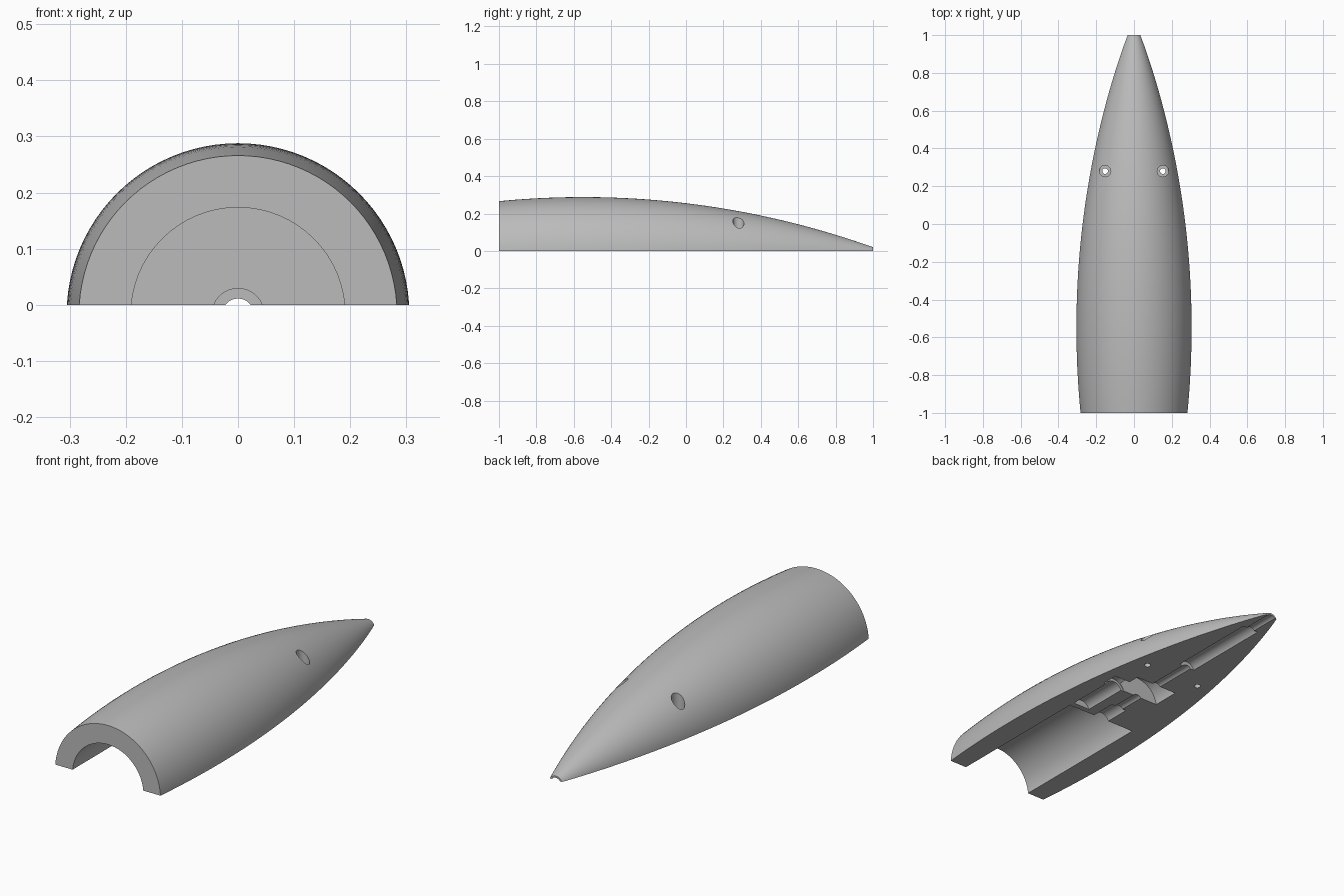
import bpy, bmesh, math
from mathutils import Matrix

cube = bpy.data.objects.get("Cube")
if cube:
    bpy.data.objects.remove(cube, do_unlink=True)

AXIS_Z = -0.0175   # centre line lies just below the flat parting face

grey = bpy.data.materials.new("plain grey")
grey.use_nodes = True
colour = (0.5, 0.5, 0.5, 1)
grey.diffuse_color = colour
grey.node_tree.nodes["Principled BSDF"].inputs["Base Color"].default_value = colour


def finish(name, bm):
    bmesh.ops.recalc_face_normals(bm, faces=bm.faces)
    mesh = bpy.data.meshes.new(name)
    bm.to_mesh(mesh)
    bm.free()
    mesh.materials.append(grey)
    obj = bpy.data.objects.new(name, mesh)
    bpy.context.collection.objects.link(obj)
    return obj


def turned(name, profile, place, sides):
    """Solid of revolution from (radius, distance along z), then placed."""
    bm = bmesh.new()
    rings = []
    for r, d in profile:
        rings.append([bm.verts.new((r * math.cos(2 * math.pi * i / sides),
                                    r * math.sin(2 * math.pi * i / sides), d))
                      for i in range(sides)])
    for a, b in zip(rings, rings[1:]):
        for i in range(sides):
            j = (i + 1) % sides
            bm.faces.new((a[i], a[j], b[j], b[i]))
    bm.faces.new(rings[0])
    bm.faces.new(rings[-1])
    bmesh.ops.transform(bm, matrix=place, verts=bm.verts)
    return finish(name, bm)


def along_y(x):
    return Matrix.Translation((x, 0, AXIS_Z)) @ Matrix.Rotation(-math.pi / 2, 4, 'X')


def stepped(*steps):
    """Profile of cylinders given as (radius, start, end)."""
    return [p for r, a, b in steps for p in ((r, a), (r, b))]


def cut(target, cutter):
    mod = target.modifiers.new("cut", 'BOOLEAN')
    mod.operation = 'DIFFERENCE'
    mod.solver = 'EXACT'
    mod.object = cutter
    bpy.context.view_layer.objects.active = target
    bpy.ops.object.modifier_apply(modifier=mod.name)
    bpy.data.objects.remove(cutter, do_unlink=True)


# Hull: circular-arc taper, widest ahead of the middle
ARC, WIDEST, RADIUS = 4.616, -0.55, 0.3055
hull_profile = []
for i in range(41):
    y = -1 + i / 20
    drop = ARC - math.sqrt(ARC ** 2 - (y - WIDEST) ** 2)
    hull_profile.append((RADIUS - drop, y))
hull = turned("half_hull", hull_profile, along_y(0), 96)

# Flat parting face
bm = bmesh.new()
bmesh.ops.create_cube(bm, size=1, matrix=Matrix.Translation((0, 0, -0.5))
                      @ Matrix.Diagonal((2, 3, 1, 1)))
cut(hull, finish("lower_half_cutter", bm))

# Main bore, bearing seat, shaft, gear recess and tail sleeve on the centre line
SHAFT, SLEEVE = 0.0285, 0.0466
cut(hull, turned("centre_line_cutter", stepped(
    (0.191, -1.1, -0.24), (SLEEVE, -0.24, -0.11), (SHAFT, -0.11, 0.024),
    (0.117, 0.024, 0.163), (SHAFT, 0.163, 0.385),
    (SLEEVE, 0.385, 0.85), (SHAFT, 0.85, 1.1)), along_y(0), 64))

# Motor pocket with its wider pinion recess, beside the gear
cut(hull, turned("motor_cutter", stepped(
    (0.049, -0.213, 0.02), (0.062, 0.02, 0.105)), along_y(0.143), 48))

# Counterbored screw holes
for side in (-1, 1):
    cut(hull, turned("screw_cutter", stepped((0.015, -0.1, 0.09), (0.03, 0.09, 0.5)),
                     Matrix.Translation((side * 0.153, 0.28, 0)), 32))

bpy.ops.object.select_all(action='DESELECT')
hull.select_set(True)
bpy.context.view_layer.objects.active = hull
bpy.ops.object.shade_smooth_by_angle(angle=math.radians(30))
